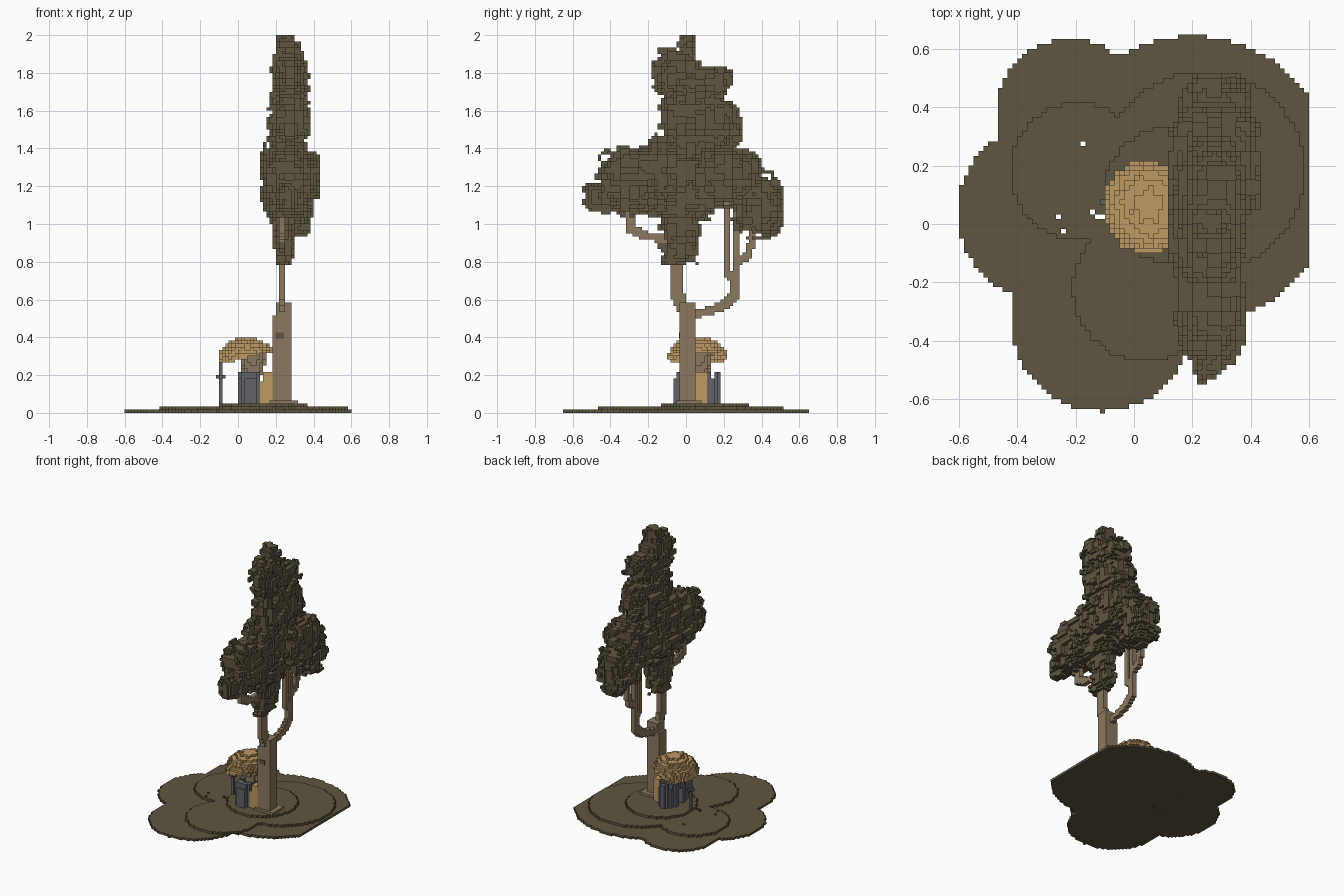
import bpy, bmesh, math, random
from mathutils import Vector

V = 1 / 60  # edge of one block
random.seed(4)

cube = bpy.data.objects.get("Cube")
if cube:
    bpy.data.objects.remove(cube)


def material(name, r, g, b):
    m = bpy.data.materials.new(name)
    m.use_nodes = True
    m.diffuse_color = (r, g, b, 1)
    m.node_tree.nodes["Principled BSDF"].inputs["Base Color"].default_value = (r, g, b, 1)
    return m


olive = material("olive", .115, .094, .052)
bark = material("bark_brown", .26, .19, .115)
straw = material("straw_tan", .52, .32, .13)
stone = material("stone_grey", .12, .125, .14)


def fill(lo, hi, test=lambda p: True):
    """Grid cells in a box whose centres pass a test."""
    a = [round(c / V) for c in lo]
    b = [max(round(c / V), s + 1) for c, s in zip(hi, a)]
    return {(i, j, k)
            for i in range(a[0], b[0]) for j in range(a[1], b[1]) for k in range(a[2], b[2])
            if test(Vector((i + .5, j + .5, k + .5)) * V)}


def limb(path, half):
    """Blocks stamped along a path of points."""
    cells, h = set(), Vector(half)
    for a, b in zip(path, path[1:]):
        a, b = Vector(a), Vector(b)
        steps = max(1, math.ceil((b - a).length / V))
        for s in range(steps + 1):
            p = a.lerp(b, s / steps)
            cells |= fill(p - h, p + h)
    return cells


def build(name, cells, mat):
    """Skin the exposed sides of the cells and merge flat areas."""
    bm = bmesh.new()
    verts = {}
    for cell in cells:
        for axis in range(3):
            for side in (0, 1):
                near = list(cell)
                near[axis] += 2 * side - 1
                if tuple(near) in cells:
                    continue
                u, w = (axis + 1) % 3, (axis + 2) % 3
                ring = []
                for du, dw in ((0, 0), (1, 0), (1, 1), (0, 1)):
                    c = list(cell)
                    c[axis] += side
                    c[u] += du
                    c[w] += dw
                    c = tuple(c)
                    if c not in verts:
                        verts[c] = bm.verts.new(Vector(c) * V)
                    ring.append(verts[c])
                bm.faces.new(ring if side else ring[::-1])
    bmesh.ops.dissolve_limit(bm, angle_limit=.01, verts=bm.verts[:], edges=bm.edges[:])
    mesh = bpy.data.meshes.new(name)
    bm.to_mesh(mesh)
    bm.free()
    mesh.materials.append(mat)
    ob = bpy.data.objects.new(name, mesh)
    bpy.context.collection.objects.link(ob)
    return ob


# Ground: three terraces made of overlapping discs (x, y, radius)
terraces = [
    [(.2, .15, .495), (-.22, .38, .255), (-.3, .04, .305), (-.11, -.33, .312)],
    [(.24, .18, .345), (-.19, .18, .235), (.04, -.22, .25)],
    [(.13, .1, .235)],
]
pits = [(-.24, -.02), (-.26, .03), (-.17, .28), (-.15, .04), (-.13, .03), (-.11, .02)]


def on_terrace(p):
    if any(max(abs(p.x - x), abs(p.y - y)) < V / 2 for x, y in pits):
        return False
    discs = terraces[int(p.z / V)]
    return any(math.hypot(p.x - x, p.y - y) < r for x, y, r in discs)


build("ground", fill((-.61, -.65, 0), (.6, .65, 3 * V), on_terrace), olive)

# Trunk with flared foot
trunk = fill((.183, -.033, .05), (.29, .055, .58))
trunk -= fill((.18, -.04, .52), (.2, .06, .6))
trunk |= fill((.167, -.05, .05), (.31, .08, .067))
# Forked limbs, all in one plane
X = .228
thin = (.018, .026, .02)
slim = (.018, .017, .02)
trunk |= limb([(X, 0, .53), (X, -.03, .58), (X, -.05, .64), (X, -.05, .85)], (.018, .034, .02))
trunk |= limb([(X, .03, .52), (X, .12, .54), (X, .2, .57), (X, .255, .62), (X, .265, .72)], thin)
trunk |= limb([(X, .26, .72), (X, .215, .73), (X, .21, 1.1)], slim)
trunk |= limb([(X, .27, .72), (X, .27, 1.1)], slim)
trunk |= limb([(X, .27, .8), (X, .34, .84), (X, .345, 1)], slim)
trunk |= limb([(X, -.1, .92), (X, -.22, .94), (X, -.29, .97), (X, -.3, 1.08)], thin)
build("trunk_and_limbs", trunk, bark)

# Dark knot plate on the trunk front
bpy.ops.mesh.primitive_cube_add(size=1, location=(.22, -.035, .41))
knot = bpy.context.object
knot.name = "trunk_knot"
knot.scale = (.045, .006, .03)
knot.data.materials.append(olive)

# Foliage: rounded clumps (centre, half sizes) with ragged blocky edges
clumps = [
    ((.26, 0, 1.92), (.06, .05, .1)),
    ((.27, -.04, 1.8), (.085, .13, .13)),
    ((.28, .09, 1.75), (.09, .16, .08)),
    ((.27, .03, 1.55), (.1, .16, .2)),
    ((.27, .1, 1.52), (.105, .18, .13)),
    ((.25, -.02, 1.25), (.12, .2, .22)),
    ((.245, -.03, .98), (.055, .105, .22)),
    ((.265, -.29, 1.23), (.11, .18, .18)),
    ((.26, -.45, 1.14), (.055, .1, .09)),
    ((.28, .2, 1.24), (.16, .2, .15)),
    ((.28, .38, 1.1), (.11, .13, .17)),
]
rough = {}


def in_foliage(p):
    key = (int(p.x / V / 3), int(p.y / V // 3), int(p.z / V / 2))
    if key not in rough:
        rough[key] = random.uniform(-.28, .14)
    limit = (1 + rough[key]) ** 3
    for c, h in clumps:
        if sum(abs((p[i] - c[i]) / h[i]) ** 3 for i in range(3)) < limit:
            return True
    return False


leaves = fill((.117, -.55, .78), (.44, .52, 2), in_foliage)
leaves |= fill((.23, -.02, 1.9), (.28, .017, 2))
build("foliage", leaves, olive)


# Hut leaning on the trunk: domed straw roof with a hanging rim
def in_roof(p):
    r = Vector(((p.x - .05) / .155, (p.y - .06) / .165, (p.z - .265) / .135)).length
    ragged = .03 * math.sin(p.x * 90) * math.cos(p.y * 80)
    droop = .265 + .25 * max(0, p.x + .05)
    return .78 < r < 1 + ragged and p.z > droop


build("hut_roof", fill((-.11, -.11, .25), (.183, .23, .4), in_roof), straw)


# Stone wall ring with doorways, brown upper storey, straw bale by the trunk
def in_wall(p):
    r = math.hypot((p.x - .065) / .065, (p.y - .055) / .125)
    door = abs(p.y - .06) < .025 and p.z < .17
    crenel = p.z > .18 and int((p.y + 1) / V) % 4 == 0
    return .6 < r < 1 and not door and not crenel


build("hut_wall", fill((0, -.07, .05), (.12, .19, .217), in_wall), stone)
build("hut_upper_storey", fill((0, -.01, .2), (.167, .15, .36),
      lambda p: math.hypot(p.x - .08, p.y - .07) < .05 + .22 * (p.z - .2)), bark)
build("straw_bale", fill((.1, -.04, .05), (.183, .12, .22),
      lambda p: p.x > .09 + .3 * (p.z - .05)), straw)

# Lantern post holding the roof edge
post = fill((-.1, .067, .05), (-.083, .083, .28))
post |= fill((-.117, .067, .183), (-.067, .083, .2)) | fill((-.1, .05, .183), (-.083, .1, .2))
build("post", post, stone)
